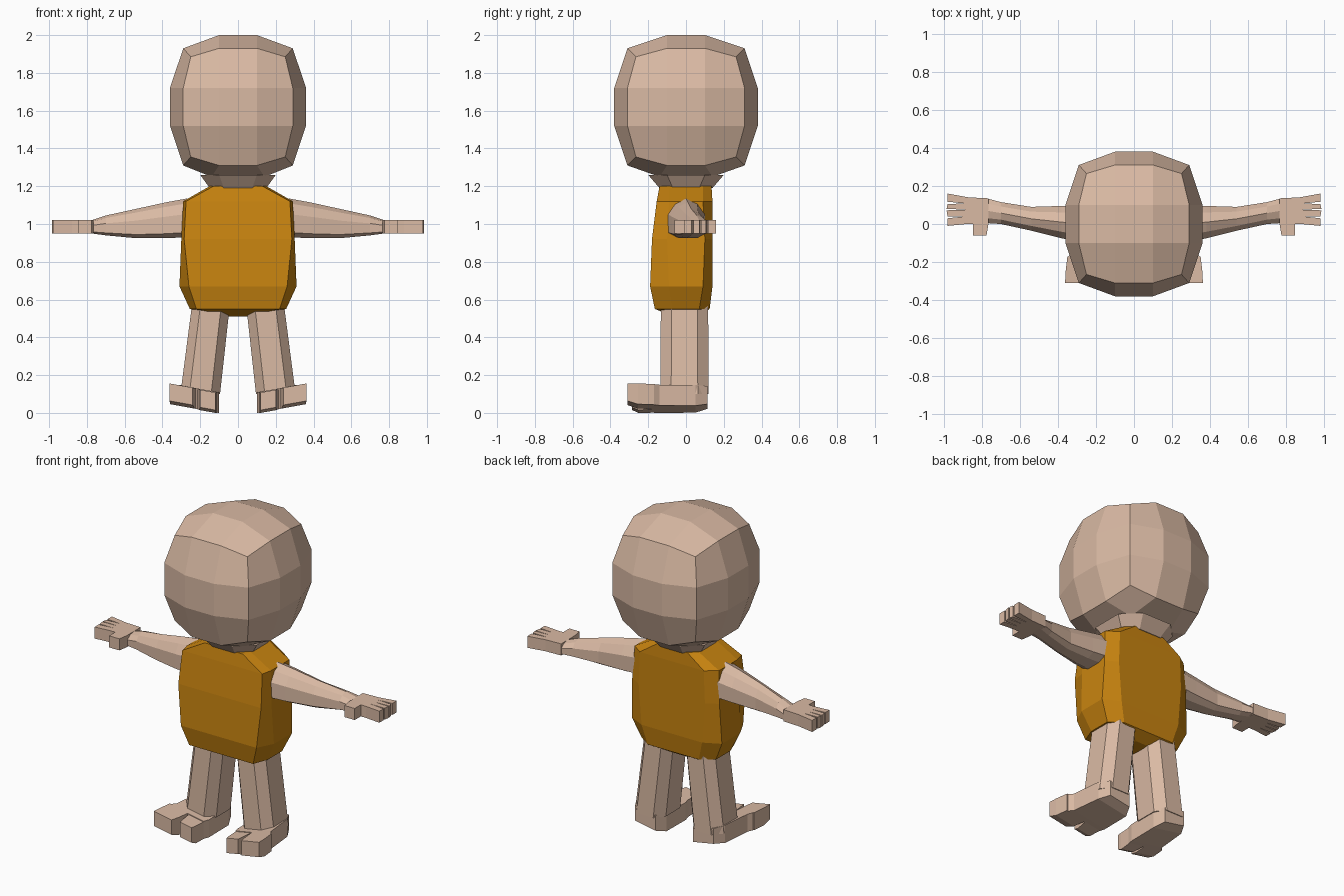
import bpy, bmesh
from mathutils import Vector

cube = bpy.data.objects.get("Cube")
if cube:
    bpy.data.objects.remove(cube, do_unlink=True)


def material(name, rgb):
    mat = bpy.data.materials.new(name)
    mat.use_nodes = True
    color = (*rgb, 1.0)
    mat.diffuse_color = color
    bsdf = next(n for n in mat.node_tree.nodes if n.type == 'BSDF_PRINCIPLED')
    bsdf.inputs["Base Color"].default_value = color
    bsdf.inputs["Roughness"].default_value = 0.8
    return mat


skin = material("skin", (0.70, 0.49, 0.37))
shirt = material("orange shirt", (0.58, 0.23, 0.005))


def finish(bm, name, mat, mirror=False):
    """Turn a bmesh into a flat-shaded object, optionally mirrored over x."""
    bmesh.ops.recalc_face_normals(bm, faces=bm.faces)
    mesh = bpy.data.meshes.new(name)
    bm.to_mesh(mesh)
    bm.free()
    mesh.materials.append(mat)
    obj = bpy.data.objects.new(name, mesh)
    bpy.context.collection.objects.link(obj)
    if mirror:
        mod = obj.modifiers.new("mirror", 'MIRROR')
        mod.use_mirror_merge = False
    return obj


def add_loft(bm, rings):
    """Skin a stack of equal-length rings and cap both ends."""
    loops = [[bm.verts.new(p) for p in ring] for ring in rings]
    n = len(loops[0])
    for a, b in zip(loops, loops[1:]):
        for i in range(n):
            j = (i + 1) % n
            bm.faces.new((a[i], a[j], b[j], b[i]))
    bm.faces.new(loops[0])
    bm.faces.new(loops[-1])


def loft(name, rings, mat, mirror=False):
    bm = bmesh.new()
    add_loft(bm, rings)
    return finish(bm, name, mat, mirror)


def octagon(cx, cy, rx, ry, z, cut=0.5):
    pts = [(-cut, -1), (cut, -1), (1, -cut), (1, cut),
           (cut, 1), (-cut, 1), (-1, cut), (-1, -cut)]
    return [(cx + rx * u, cy + ry * v, z) for u, v in pts]


# Head: cube with a 3x3 grid per side, rounded off
bm = bmesh.new()
bmesh.ops.create_cube(bm, size=2)
bmesh.ops.subdivide_edges(bm, edges=bm.edges[:], cuts=2, use_grid_fill=True)
REACH = {1: (0.36, 0.38, 0.38), 2: (0.29, 0.31, 0.31), 3: (0.25, 0.265, 0.265)}
for v in bm.verts:
    outer = [abs(c) > 0.9 for c in v.co]
    reach = REACH[sum(outer)]
    base = v.co.z < -0.9 and sum(outer) == 1
    pos = []
    for axis in range(3):
        size = reach[axis] if outer[axis] else 0.10
        pos.append(size if v.co[axis] > 0 else -size)
    if base:  # the underside narrows into the neck
        pos = [pos[0] * 1.4, pos[1] * 1.4, -0.37]
    v.co = Vector(pos) + Vector((0, 0, 1.62))
finish(bm, "head", skin)

# Neck
loft("neck", [octagon(0, 0, 0.20, 0.20, 1.26),
              octagon(0, 0, 0.15, 0.14, 1.19)], skin)


# Torso: height, front half width, side half width, front y, back y, side y
TORSO = [
    (1.20, 0.13, 0.15, -0.14, 0.135, 0.09),
    (1.12, 0.275, 0.29, -0.155, 0.14, 0.09),
    (0.92, 0.285, 0.30, -0.18, 0.14, 0.10),
    (0.67, 0.26, 0.31, -0.19, 0.14, 0.09),
    (0.55, 0.22, 0.255, -0.165, 0.125, 0.07),
    (0.51, 0.04, 0.05, -0.06, 0.06, 0.03),
]
rings = []
for z, xf, xs, yf, yb, ys in TORSO:
    rings.append([(-xf, yf, z), (xf, yf, z), (xs, -ys, z), (xs, ys, z),
                  (xf * 0.8, yb, z), (-xf * 0.8, yb, z), (-xs, ys, z), (-xs, -ys, z)])
loft("torso", rings, shirt)

# Arms: domed section tapering to the wrist (x, front y, back y, bottom z, top z)
SECTION = [(-1, -0.75), (-1, 0.2), (-0.6, 0.75), (0, 1), (0.6, 0.75),
           (1, 0.2), (1, -0.75), (0.5, -1), (-0.5, -1)]
ARM = [
    (0.27, -0.10, 0.10, 0.93, 1.135),
    (0.38, -0.075, 0.095, 0.925, 1.115),
    (0.54, -0.035, 0.09, 0.925, 1.08),
    (0.70, 0.0, 0.115, 0.94, 1.045),
    (0.775, 0.005, 0.135, 0.95, 1.02),
]
rings = []
for x, y0, y1, z0, z1 in ARM:
    rings.append([(x, (y0 + y1) / 2 + u * (y1 - y0) / 2, (z0 + z1) / 2 + w * (z1 - z0) / 2)
                  for u, w in SECTION])
loft("arms", rings, skin, mirror=True)

# Hands: one flat outline with thumb and four fingers
HAND = [(0.765, 0.0), (0.775, -0.06), (0.845, -0.06), (0.845, 0.0), (0.88, 0.0),
        (0.98, -0.01), (0.98, 0.03), (0.885, 0.04), (0.98, 0.04), (0.985, 0.072),
        (0.885, 0.075), (0.985, 0.08), (0.98, 0.105), (0.885, 0.108), (0.98, 0.117),
        (0.98, 0.16), (0.87, 0.14), (0.765, 0.135)]
loft("hands", [[(x, y, z) for x, y in HAND] for z in (0.95, 1.022)], skin, mirror=True)

# Legs: splayed eight-sided columns
loft("legs", [octagon(0.14, -0.008, 0.10, 0.125, 0.60, 0.55),
              octagon(0.20, -0.008, 0.105, 0.128, 0.10, 0.55)], skin, mirror=True)


# Feet: blocks lofted along y, rolled so the outer edge sits higher
def foot_ring(y, x0, x1, z0, z1):
    return [(x, y, z + (x - 0.12) * 0.18)
            for x, z in ((x0, z0), (x1, z0), (x1, z1), (x0, z1))]


bm = bmesh.new()
add_loft(bm, [foot_ring(0.115, 0.13, 0.27, 0.02, 0.115),
              foot_ring(0.05, 0.10, 0.305, 0.005, 0.115),
              foot_ring(-0.14, 0.10, 0.325, 0.003, 0.112),
              foot_ring(-0.18, 0.11, 0.35, 0.003, 0.112)])
# outer toe and inner toe
add_loft(bm, [foot_ring(-0.17, 0.22, 0.35, 0.003, 0.112),
              foot_ring(-0.255, 0.23, 0.36, 0.003, 0.112),
              foot_ring(-0.31, 0.24, 0.362, 0.02, 0.112)])
add_loft(bm, [foot_ring(-0.17, 0.11, 0.215, 0.003, 0.108),
              foot_ring(-0.25, 0.115, 0.205, 0.0, 0.108),
              foot_ring(-0.285, 0.12, 0.20, 0.015, 0.108)])
finish(bm, "feet", skin, mirror=True)
